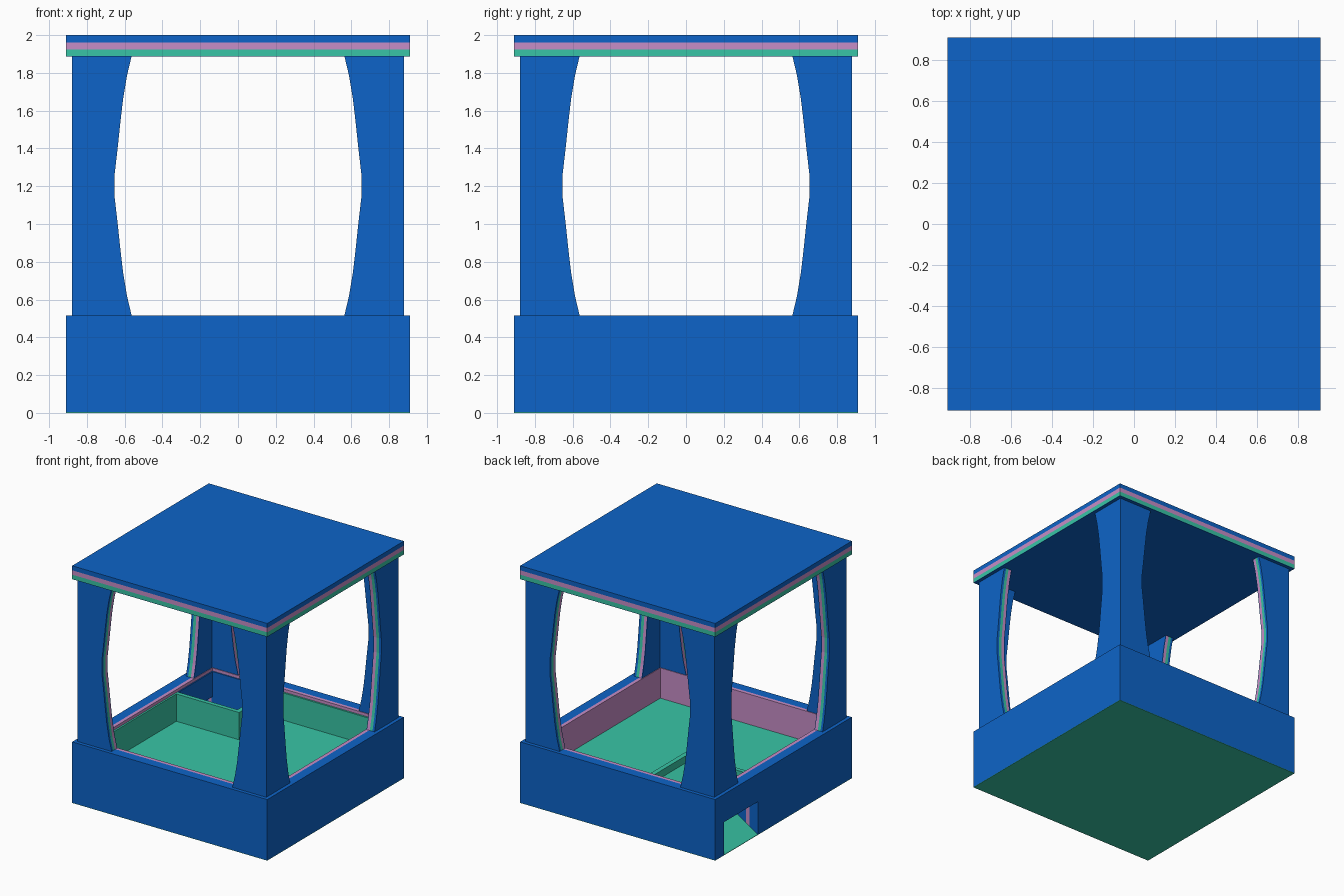
import bpy, bmesh

if "Cube" in bpy.data.objects:
    bpy.data.objects.remove(bpy.data.objects["Cube"])


def material(name, rgb):
    m = bpy.data.materials.new(name)
    m.diffuse_color = (*rgb, 1)
    m.use_nodes = True
    m.node_tree.nodes["Principled BSDF"].inputs["Base Color"].default_value = m.diffuse_color
    return m


BLUE = material("blue", (0.004, 0.127, 0.58))
PINK = material("pink", (0.57, 0.27, 0.57))
GREEN = material("green", (0.04, 0.56, 0.38))


def rect(u0, u1, z0, z1):
    return [(u0, z0), (u1, z0), (u1, z1), (u0, z1)]


def prism(pts, r0, r1, turns=0):
    """Outline in (u, z) on the front, between y=-r0 and y=-r1, turned by 90 degree steps."""
    rings = []
    for r in (r0, r1):
        ring = []
        for u, z in pts:
            x, y = u, -r
            for _ in range(turns):
                x, y = -y, x
            ring.append((x, y, z))
        rings.append(ring)
    return rings


def box(x0, x1, y0, y1, z0, z1):
    return prism(rect(x0, x1, z0, z1), -y0, -y1)


def make(name, mat, prisms):
    bm = bmesh.new()
    for a, b in prisms:
        va = [bm.verts.new(p) for p in a]
        vb = [bm.verts.new(p) for p in b]
        bm.faces.new(va)
        bm.faces.new(vb[::-1])
        n = len(va)
        for i in range(n):
            j = (i + 1) % n
            bm.faces.new((va[j], va[i], vb[i], vb[j]))
    bmesh.ops.recalc_face_normals(bm, faces=bm.faces)
    mesh = bpy.data.meshes.new(name)
    bm.to_mesh(mesh)
    bm.free()
    mesh.materials.append(mat)
    ob = bpy.data.objects.new(name, mesh)
    bpy.context.collection.objects.link(ob)
    return ob


W, RIM, ROOF = 0.91, 0.515, 1.89
OPEN0, OPEN1, OPEN_TOP = 0.34, 0.79, 0.28   # chute mouth in the left wall
DIV_Y, DIV_X, LIP = 0.30, -0.20, 0.49       # chute dividers


# Base walls, laid pinwheel fashion; the left one is notched for the chute mouth
def walls(r0, r1):
    out = []
    for k in range(4):
        pts = rect(-r0, r1, 0.004, RIM)
        if k == 3:
            notch = [(-OPEN1, 0.004), (-OPEN1, OPEN_TOP), (-OPEN0, OPEN_TOP), (-OPEN0, 0.004)]
            pts = pts[:1] + notch + pts[1:]
        out.append(prism(pts, r0, r1, k))
    return out


make("base_walls", BLUE, walls(W, 0.83))
make("base_inner_layer", PINK, walls(0.83, 0.80))
make("base_underside", GREEN, [box(-W, W, -W, W, 0, 0.004)])

# Play floor, leaving the chute corner open
make("floor", GREEN, [box(-0.8, 0.8, -0.8, DIV_Y, 0.23, 0.26),
                      box(DIV_X, 0.8, DIV_Y, 0.8, 0.23, 0.26)])
make("floor_liner", GREEN, [box(-0.8, -0.785, -0.8, DIV_Y, 0.26, LIP),
                            box(DIV_X, 0.8, 0.785, 0.8, 0.26, LIP)])

# Prize chute
make("chute_dividers", GREEN, [box(-0.8, DIV_X, DIV_Y, OPEN0 - 0.004, 0.004, LIP),
                               box(DIV_X - 0.04, DIV_X, OPEN0 - 0.004, 0.8, 0.004, LIP)])
make("chute_ramp", GREEN, [prism([(-0.905, 0.005), (-0.24, 0.005), (-0.24, 0.43)],
                                 -OPEN0, -OPEN1)])
make("chute_lining", BLUE, [box(-0.8, -0.24, OPEN0 - 0.004, OPEN0, 0.004, OPEN_TOP),
                            box(-0.8, -0.24, OPEN1, 0.8, 0.004, LIP),
                            box(-0.8, -0.79, OPEN0, OPEN1, OPEN_TOP, LIP)])

# Corner pillars: laminated panels with a bowed inner edge
half = [(0.563, RIM), (0.588, 0.62), (0.608, 0.74), (0.622, 0.86),
        (0.638, 1.01), (0.653, 1.14)]
curve = half + [(u, RIM + ROOF - z) for u, z in reversed(half)]


def pillars(r0, r1):
    out = []
    for k in range(4):
        for sign, end in ((-1, r0), (1, r1)):
            pts = [(end, RIM)] + curve + [(end, ROOF)]
            out.append(prism([(sign * u, z) for u, z in pts], r0, r1, k))
    return out


for name, mat, r0, r1 in (("pillar_outer_skin", BLUE, 0.88, 0.86),
                          ("pillar_green_layer", GREEN, 0.86, 0.835),
                          ("pillar_pink_layer", PINK, 0.835, 0.81),
                          ("pillar_inner_skin", BLUE, 0.81, 0.805)):
    make(name, mat, pillars(r0, r1))

# Layered roof
for name, mat, z0, z1 in (("roof_underside", BLUE, ROOF - 0.003, ROOF),
                          ("roof_green_layer", GREEN, ROOF, 1.925),
                          ("roof_pink_layer", PINK, 1.925, 1.962),
                          ("roof_top", BLUE, 1.962, 2.0)):
    make(name, mat, [box(-W, W, -W, W, z0, z1)])
